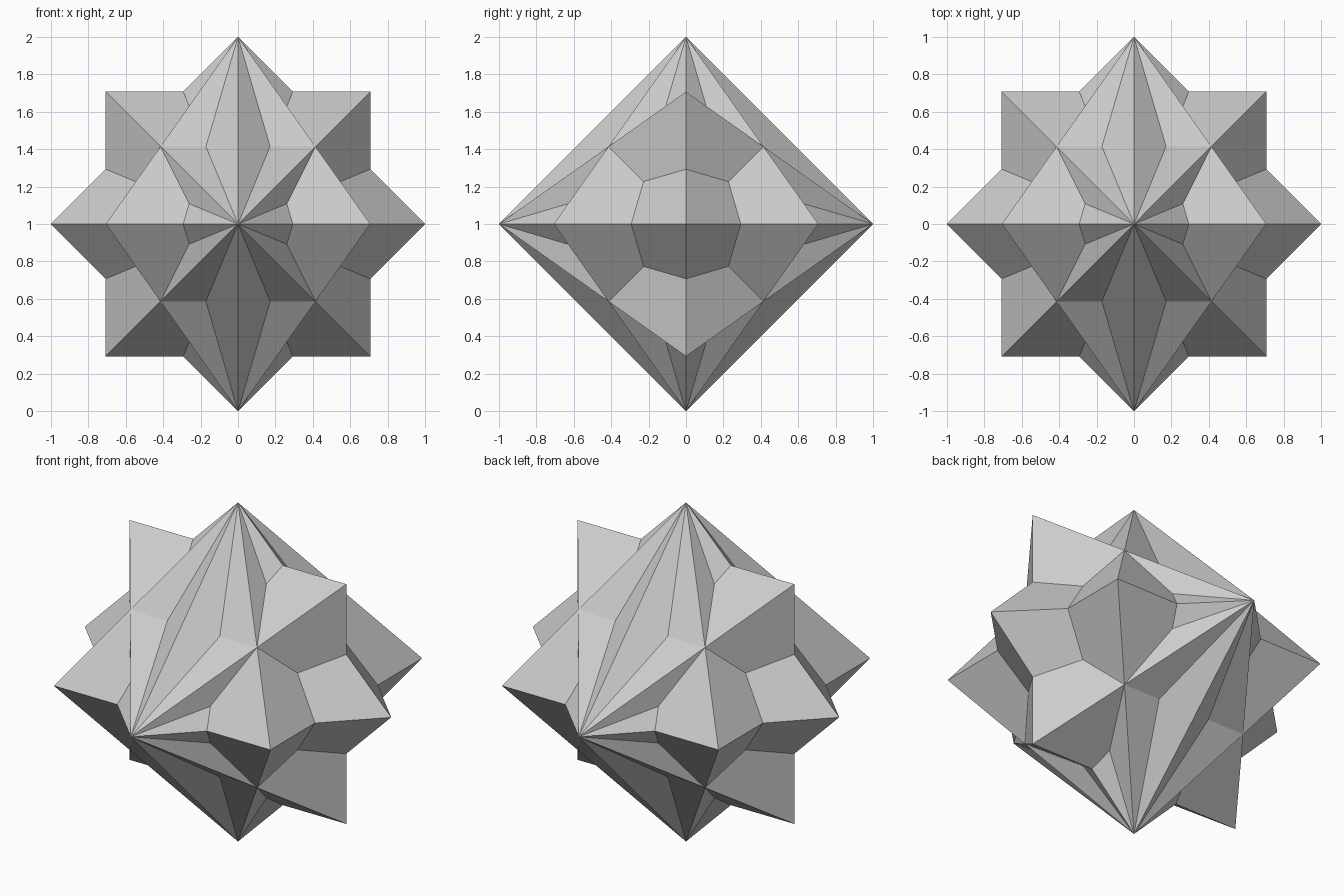
import bpy, bmesh
from math import radians
from mathutils import Matrix, Vector

if "Cube" in bpy.data.objects:
    bpy.data.objects.remove(bpy.data.objects["Cube"])


def octahedron(name, angle=0, axis='Z'):
    """Regular octahedron of radius 1, turned about one axis, resting on z = 0."""
    bm = bmesh.new()
    for i in range(3):
        for s in (-1, 1):
            p = Vector((0, 0, 0))
            p[i] = s
            bm.verts.new(p)
    bmesh.ops.convex_hull(bm, input=bm.verts[:])
    bmesh.ops.recalc_face_normals(bm, faces=bm.faces[:])
    turn = Matrix.Rotation(radians(angle), 4, axis)
    bm.transform(Matrix.Translation((0, 0, 1)) @ turn)
    mesh = bpy.data.meshes.new(name)
    bm.to_mesh(mesh)
    bm.free()
    obj = bpy.data.objects.new(name, mesh)
    bpy.context.collection.objects.link(obj)
    return obj


# Three interpenetrating octahedra: one straight, two turned by an eighth
octahedron("straight_octahedron")
octahedron("octahedron_turned_about_y", 45, 'Y')
octahedron("octahedron_turned_about_z", 45, 'Z')
